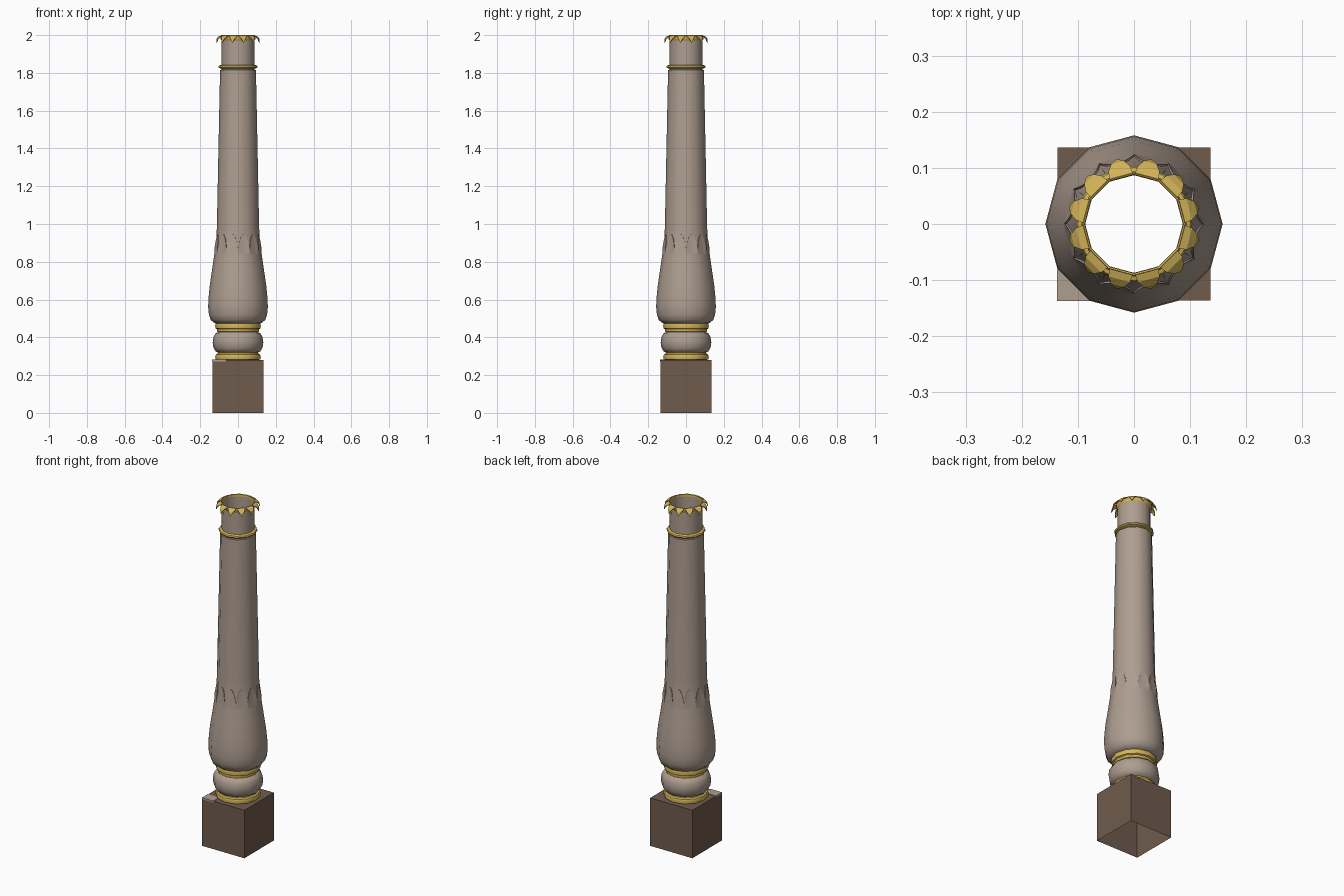
import bpy
import math

SIDES = 12

cube = bpy.data.objects.get("Cube")
if cube:
    bpy.data.objects.remove(cube, do_unlink=True)


def material(name, rgb):
    m = bpy.data.materials.new(name)
    m.use_nodes = True
    m.diffuse_color = (*rgb, 1)
    m.node_tree.nodes["Principled BSDF"].inputs["Base Color"].default_value = (*rgb, 1)
    return m


stone = material("taupe stone", (0.42, 0.34, 0.28))
plinth = material("dark brown", (0.16, 0.105, 0.073))
gold = material("gold", (0.66, 0.46, 0.10))


def skin(name, rows, mat, smooth=True):
    """Join closed rings of points, listed from bottom to top."""
    n = len(rows[0])
    faces = [(i * n + j, i * n + (j + 1) % n, (i + 1) * n + (j + 1) % n, (i + 1) * n + j)
             for i in range(len(rows) - 1) for j in range(n)]
    mesh = bpy.data.meshes.new(name)
    mesh.from_pydata([p for row in rows for p in row], [], faces)
    mesh.materials.append(mat)
    obj = bpy.data.objects.new(name, mesh)
    bpy.context.collection.objects.link(obj)
    if smooth:
        bpy.ops.object.select_all(action='DESELECT')
        obj.select_set(True)
        bpy.context.view_layer.objects.active = obj
        bpy.ops.object.shade_smooth_by_angle(angle=math.radians(42))
    return obj


def polar(r, a, z):
    return (r * math.cos(a), r * math.sin(a), z)


def lathe(name, profile, mat):
    step = math.tau / SIDES
    return skin(name, [[polar(r, j * step, z) for j in range(SIDES)] for r, z in profile], mat)


# Square plinth, open below, with a hole in its top
def square(half, z):
    pts = []
    for j in range(8):
        c, s = math.cos(j * math.pi / 4), math.sin(j * math.pi / 4)
        k = half / max(abs(c), abs(s))
        pts.append((c * k, s * k, z))
    return pts


skin("plinth", [square(0.136, 0), square(0.136, 0.28),
                [polar(0.1, j * math.pi / 4, 0.28) for j in range(8)]], plinth, False)

# Pale chip on one plinth corner
bpy.ops.mesh.primitive_cube_add(size=1, location=(-0.1, -0.11, 0.277))
chip = bpy.context.object
chip.name = "plinth_corner_chip"
chip.scale = (0.074, 0.054, 0.009)
chip.data.materials.append(stone)

# Lower mouldings
lathe("base_ring", [(0.105, 0.28), (0.118, 0.283), (0.121, 0.295), (0.117, 0.308),
                    (0.108, 0.313), (0.106, 0.325)], gold)
lathe("cushion", [(0.1, 0.318), (0.118, 0.325), (0.13, 0.345), (0.134, 0.373),
                  (0.13, 0.402), (0.118, 0.422), (0.1, 0.43)], stone)
lathe("bulb_ring", [(0.1, 0.425), (0.11, 0.43), (0.111, 0.443), (0.119, 0.447),
                    (0.121, 0.46), (0.118, 0.473), (0.105, 0.478)], gold)

# Tapered shaft with its swollen foot
lathe("shaft", [(0.105, 0.472), (0.125, 0.476), (0.144, 0.492), (0.154, 0.52),
                (0.158, 0.56), (0.156, 0.61), (0.149, 0.68), (0.137, 0.76),
                (0.124, 0.85), (0.115, 0.92), (0.112, 0.98), (0.095, 1.815),
                (0.088, 1.817)], stone)

# Thin leaf tips wrapped around the shaft above the swelling
PER_LEAF = 8


def leaf_ring(height, lift):
    ring = []
    for j in range(SIDES * PER_LEAF):
        t = (j % PER_LEAF) / PER_LEAF
        z = 0.84 + (0.035 + 0.07 * math.sin(math.pi * t) ** 0.7) * height
        flat = math.cos(math.pi / SIDES) / math.cos((t - 0.5) * math.tau / SIDES)
        r = 0.1255 + (0.1135 - 0.1255) * (z - 0.84) / 0.1 + lift
        ring.append(polar(r * flat, math.tau * j / (SIDES * PER_LEAF), z))
    return ring


skin("leaf_tips", [leaf_ring(0, 0), leaf_ring(0.5, 0.001),
                   leaf_ring(1, 0.003), leaf_ring(1, -0.002)], stone)

# Neck and its collar
lathe("neck", [(0.088, 1.81), (0.087, 1.985)], stone)
lathe("neck_collar", [(0.088, 1.822), (0.101, 1.826), (0.104, 1.832),
                      (0.101, 1.839), (0.088, 1.843)], gold)

# Crown band with drooping pointed petals
lathe("crown_band", [(0.088, 1.972), (0.092, 1.978), (0.094, 1.99),
                     (0.091, 2.0), (0.088, 1.998), (0.087, 1.972)], gold)

verts, faces = [], []
for k in range(SIDES):
    a = (k + 0.5) * math.tau / SIDES
    start = len(verts)
    for r, z, width in ((0.090, 1.998, 14), (0.104, 1.993, 11), (0.114, 1.982, 6), (0.119, 1.962, 1)):
        w = math.radians(width)
        verts += [polar(r, a - w, z), polar(r, a + w, z)]
    for i in range(start, start + 6, 2):
        faces.append((i, i + 2, i + 3, i + 1))
mesh = bpy.data.meshes.new("crown_petals")
mesh.from_pydata(verts, [], faces)
mesh.materials.append(gold)
petals = bpy.data.objects.new("crown_petals", mesh)
bpy.context.collection.objects.link(petals)
thick = petals.modifiers.new("thickness", 'SOLIDIFY')
thick.thickness = 0.004
